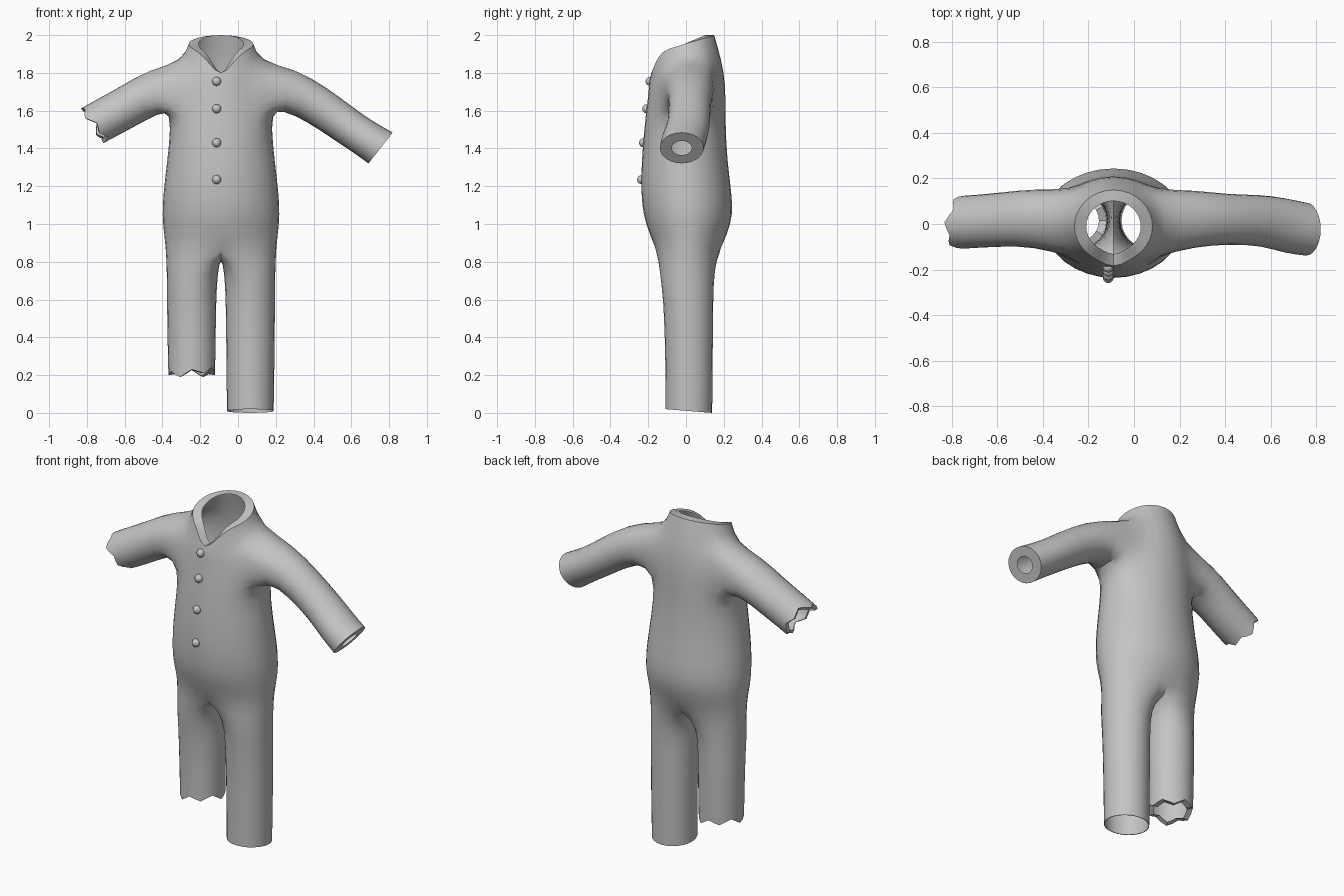
import bpy, bmesh, math
from mathutils import Vector

cube = bpy.data.objects.get("Cube")
if cube:
    bpy.data.objects.remove(cube)

cloth = bpy.data.materials.new("grey_cloth")
cloth.use_nodes = True
GREY = (0.55, 0.55, 0.55, 1)
cloth.diffuse_color = GREY
cloth.node_tree.nodes["Principled BSDF"].inputs["Base Color"].default_value = GREY

CX = -0.09   # middle of the torso
N = 16       # columns around the torso
bm = bmesh.new()


def bridge(a, b):
    """Join two closed loops of equal length with quads."""
    for i in range(len(a)):
        j = (i + 1) % len(a)
        bm.faces.new((a[i], a[j], b[j], b[i]))


# Torso rings: height, half width, front y, back y, drop at the front
torso = [
    (0.88, 0.293, -0.165, 0.19, 0),
    (1.00, 0.31, -0.215, 0.24, 0),
    (1.10, 0.312, -0.235, 0.25, 0),
    (1.25, 0.297, -0.24, 0.23, 0),
    (1.42, 0.275, -0.23, 0.213, 0.01),
    (1.60, 0.265, -0.215, 0.21, 0.03),
    (1.74, 0.25, -0.20, 0.21, 0.06),
    (1.865, 0.205, -0.195, 0.19, 0.11),
    (1.955, 0.172, -0.17, 0.15, 0),
]
ARMPIT, MID, SHOULDER, NECK = 5, 6, 7, 8
rows = []
for r, (z, hw, front, back, drop) in enumerate(torso):
    ring = []
    for i in range(N):
        a = math.tau * i / N
        s = math.sin(a)
        y = (front + back) / 2 + 1.02 * s * (back - front) / 2
        h = z - drop * max(0, -s)
        if r == NECK:
            h += 0.3 * y
        ring.append(bm.verts.new((CX + 1.02 * hw * math.cos(a), y, h)))
    rows.append(ring)

# V opening at the front of the collar
for i, z in ((10, 1.915), (14, 1.915), (11, 1.86), (13, 1.86), (12, 1.77)):
    rows[NECK][i].co.z = z
rows[NECK][12].co.y = -0.195

# Torso faces, leaving an armhole on each side
armhole = {14, 15, 0, 1, 6, 7, 8, 9}
for r in range(len(rows) - 1):
    for i in range(N):
        if r in (ARMPIT, MID) and i in armhole:
            continue
        j = (i + 1) % N
        bm.faces.new((rows[r][i], rows[r][j], rows[r + 1][j], rows[r + 1][i]))


def column(side, k):
    return (k if side > 0 else 8 - k) % N


# Sleeve sections: top x, top z, bottom x, bottom z, front y, back y
left_sleeve = [
    (0.30, 1.825, 0.24, 1.60, -0.10, 0.15),
    (0.47, 1.725, 0.36, 1.545, -0.09, 0.13),
    (0.62, 1.61, 0.50, 1.45, -0.095, 0.13),
    (0.72, 1.54, 0.60, 1.385, -0.13, 0.115),
    (0.82, 1.485, 0.69, 1.32, -0.14, 0.095),
]
right_sleeve = [
    (-0.47, 1.82, -0.42, 1.585, -0.10, 0.155),
    (-0.62, 1.73, -0.53, 1.525, -0.10, 0.14),
    (-0.73, 1.67, -0.62, 1.475, -0.105, 0.13),
    (-0.82, 1.62, -0.70, 1.435, -0.11, 0.125),
]
for side, sections in ((1, left_sleeve), (-1, right_sleeve)):
    def pick(row, k):
        return rows[row][column(side, k)]
    loop = [pick(ARMPIT, k) for k in (0, 1, 2)] + [pick(MID, 2)]
    loop += [pick(SHOULDER, k) for k in (2, 1, 0, -1, -2)] + [pick(MID, -2)]
    loop += [pick(ARMPIT, k) for k in (-2, -1)]
    for tx, tz, bx, bz, front, back in sections:
        ring = []
        for n in range(12):
            a = math.radians(30 * n - 90)
            s, c = 0.517 * math.sin(a), 0.517 * math.cos(a)
            ring.append(bm.verts.new(((tx + bx) / 2 + s * (tx - bx),
                                      (front + back) / 2 + c * (back - front),
                                      (tz + bz) / 2 + s * (tz - bz))))
        bridge(loop, ring)
        loop = ring

# Crotch seam shared by both legs, from back to front
seam = [bm.verts.new((CX, y, z)) for y, z in ((0.10, 0.84), (0.01, 0.83), (-0.08, 0.84))]

# Leg sections: height, inner offset, outer offset, front y, back y
thigh = [(0.74, 0.017, 0.288, -0.14, 0.15), (0.60, 0.024, 0.287, -0.12, 0.145)]
left_leg = thigh + [(0.30, 0.027, 0.285, -0.11, 0.143), (0.0, 0.03, 0.28, -0.11, 0.14)]
right_leg = thigh + [(0.40, 0.027, 0.285, -0.11, 0.143), (0.215, 0.03, 0.28, -0.11, 0.14)]
for side, sections in ((1, left_leg), (-1, right_leg)):
    loop = [rows[0][column(side, k)] for k in range(-4, 5)] + seam
    for z, inner, outer, front, back in sections:
        ring = []
        for n in range(12):
            a = math.radians(30 * n - 120)
            y = (front + back) / 2 + 0.517 * math.sin(a) * (back - front)
            x = (inner + outer) / 2 + 0.517 * math.cos(a) * (outer - inner)
            tilt = 0.08 * (back - y) if z == 0 else 0
            ring.append(bm.verts.new((CX + side * x, y, z + max(0, tilt))))
        bridge(loop, ring)
        loop = ring

bmesh.ops.delete(bm, geom=[v for v in bm.verts if not v.link_faces], context='VERTS')
bmesh.ops.recalc_face_normals(bm, faces=bm.faces[:])
mesh = bpy.data.meshes.new("jumpsuit")
bm.to_mesh(mesh)
bm.free()
suit = bpy.data.objects.new("jumpsuit", mesh)
bpy.context.collection.objects.link(suit)
mesh.materials.append(cloth)
bpy.context.view_layer.objects.active = suit
suit.select_set(True)
sub = suit.modifiers.new("smooth_cloth", 'SUBSURF')
sub.levels = 1
bpy.ops.object.modifier_apply(modifier=sub.name)

# Hems: ragged edges where torn, and a lip turned inwards at every opening
bm = bmesh.new()
bm.from_mesh(mesh)


def hem(test, inward, axis=None, ragged=0):
    edges = [e for e in bm.edges if e.is_boundary and all(test(v.co) for v in e.verts)]
    verts = list({v for e in edges for v in e.verts})
    centre = sum((v.co for v in verts), Vector()) / len(verts)
    if ragged:
        axis = Vector(axis).normalized()
        across = axis.cross(Vector((0, 1, 0)))
        for v in verts:
            d = v.co - centre
            turn = math.atan2(d.y, d.dot(across)) / math.tau
            tooth = 2 * abs((turn * 6) % 1 - 0.5) - 0.5
            v.co += axis * ragged * (tooth + 0.4 * math.sin(2 * math.tau * turn))
    lip = bmesh.ops.extrude_edge_only(bm, edges=edges)["geom"]
    for v in lip:
        if isinstance(v, bmesh.types.BMVert):
            target = centre.copy()
            if axis is None:
                target.z = v.co.z
            v.co = v.co.lerp(target, inward)


hem(lambda p: p.z > 1.7 and abs(p.x - CX) < 0.25, 0.3)
hem(lambda p: p.x > 0.5, 0.54, (0.78, 0, -0.62))
hem(lambda p: p.x < -0.6, 0.2, (-0.84, 0, -0.53), 0.03)
hem(lambda p: p.z < 0.15 and p.x > CX, 0.03)
hem(lambda p: p.z < 0.4 and p.x < CX, 0.26, (0, 0, -1), 0.03)
bmesh.ops.recalc_face_normals(bm, faces=bm.faces[:])
bm.to_mesh(mesh)
bm.free()
bpy.ops.object.shade_smooth_by_angle(angle=math.radians(40))

# Buttons down the front
for n, (y, z) in enumerate(((-0.19, 1.755), (-0.208, 1.61), (-0.225, 1.43), (-0.235, 1.235))):
    bpy.ops.mesh.primitive_uv_sphere_add(segments=12, ring_count=8, radius=0.024,
                                         location=(-0.113, y, z))
    button = bpy.context.object
    button.name = f"button_{n + 1}"
    button.data.materials.append(cloth)
    bpy.ops.object.shade_smooth_by_angle(angle=math.radians(60))
